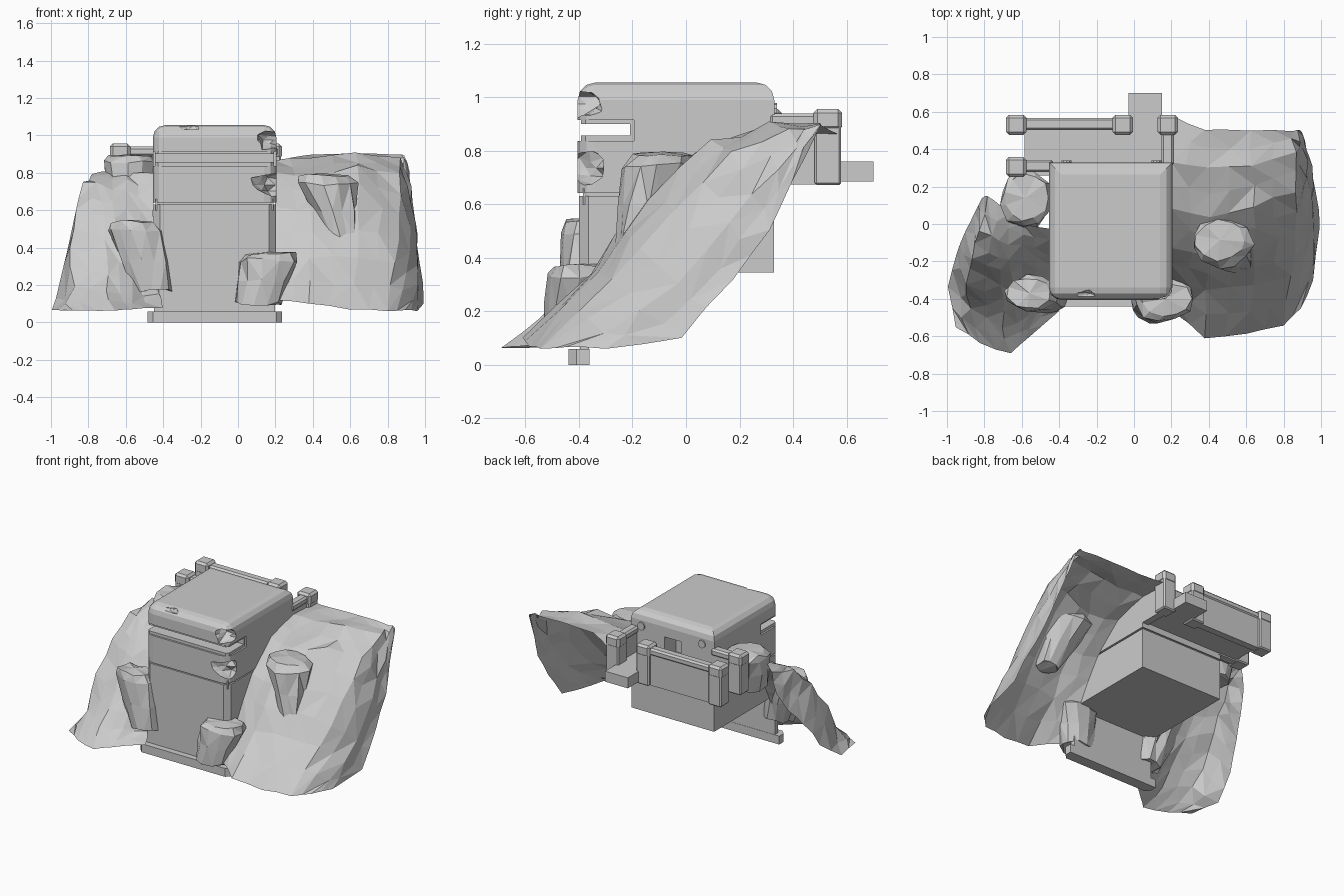
import bpy, bmesh, math, random
from mathutils import Vector

random.seed(4)
cube = bpy.data.objects.get("Cube")
if cube:
    bpy.data.objects.remove(cube, do_unlink=True)

grey = bpy.data.materials.new("stone_grey")
grey.use_nodes = True
grey.diffuse_color = (0.6, 0.6, 0.6, 1)
grey.node_tree.nodes["Principled BSDF"].inputs["Base Color"].default_value = (0.6, 0.6, 0.6, 1)


def finish(name, bm):
    bmesh.ops.recalc_face_normals(bm, faces=bm.faces)
    me = bpy.data.meshes.new(name)
    bm.to_mesh(me)
    bm.free()
    me.materials.append(grey)
    ob = bpy.data.objects.new(name, me)
    bpy.context.collection.objects.link(ob)
    return ob


def box(name, x, y, z, bevel=0, pick=None, segments=1):
    """Box from three ranges; pick chooses which edges to bevel."""
    bm = bmesh.new()
    bmesh.ops.create_cube(bm, size=1)
    for v in bm.verts:
        v.co = [r[0] + (c + 0.5) * (r[1] - r[0]) for r, c in zip((x, y, z), v.co)]
    if bevel:
        edges = [e for e in bm.edges if not pick or pick(*(v.co for v in e.verts))]
        bmesh.ops.bevel(bm, geom=edges, offset=bevel, segments=segments,
                        affect='EDGES', profile=0.5)
    return finish(name, bm)


def jitter(amount):
    return Vector([random.uniform(-amount, amount) for _ in range(3)])


def cut(target, cutters):
    """Subtract the cutters for good and delete them."""
    for c in cutters:
        m = target.modifiers.new("cut", 'BOOLEAN')
        m.operation, m.solver, m.object = 'DIFFERENCE', 'EXACT', c
        c.hide_render = True
    dg = bpy.context.evaluated_depsgraph_get()
    dg.update()
    me = bpy.data.meshes.new_from_object(target.evaluated_get(dg))
    target.modifiers.clear()
    target.data = me
    for c in cutters:
        bpy.data.objects.remove(c, do_unlink=True)


def chip(centre, size):
    bm = bmesh.new()
    bmesh.ops.create_icosphere(bm, subdivisions=2, radius=1)
    for v in bm.verts:
        rough = v.co * random.uniform(0.6, 1.15)
        v.co = [c + r * s for c, r, s in zip(centre, rough, size)]
    return finish("chip_cutter", bm)


def front_upright(a, b):
    return a.y < -0.3 and b.y < -0.3 and abs(a.z - b.z) > 0.1


# Bunker head with rounded roof, wraparound firing slit, rear doorway and battle damage
W, D = (-0.455, 0.205), (-0.405, 0.33)


def head_edges(a, b):
    return (a.z > 1 and b.z > 1) or front_upright(a, b)


head = box("bunker_head", W, D, (0.642, 1.055), 0.065, head_edges, 3)
SLIT, RIM = (0.857, 0.9), (0.837, 0.915)
cut(head, [
    box("slit_cutter", (-1, 1), (-1, -0.21), SLIT),
    box("rim_front", (-1, 1), (-1, -0.392), RIM),
    box("rim_left", (0.193, 1), (-1, -0.195), RIM),
    box("rim_right", (-1, -0.443), (-1, -0.195), RIM),
    box("door_cutter", (-0.19, -0.06), (0.2, 1), (0.765, 0.92)),
    chip((0.19, -0.4, 0.975), (0.11, 0.12, 0.06)),
    chip((0.2, -0.4, 0.735), (0.14, 0.11, 0.07)),
    chip((-0.25, -0.38, 1.045), (0.06, 0.03, 0.025)),
])

# Lower bunker body, front wall and plinth
box("bunker_body", (-0.452, 0.202), (-0.4, 0.328), (0.345, 0.632), 0.035, front_upright)
box("body_core", (-0.44, 0.19), (-0.385, 0.32), (0.6, 0.66))
box("front_wall", (-0.449, 0.199), (-0.397, -0.362), (0.03, 0.35))
box("plinth", (-0.485, 0.235), (-0.44, -0.36), (0, 0.06), 0.03,
    lambda a, b: a.y < -0.4 and b.y < -0.4 and abs(a.z - b.z) > 0.05)

# Bolts on the rear of the roof
for bx in (-0.36, 0.12):
    bm = bmesh.new()
    bmesh.ops.create_cone(bm, cap_ends=True, segments=10, radius1=0.028, radius2=0.028, depth=0.02)
    for v in bm.verts:
        v.co = (v.co.x + bx, v.co.z + 0.33, v.co.y + 0.95)
    finish("roof_bolt", bm)

# Rear platform, entry step, parapets and posts
box("platform", (-0.585, 0.2), (0.26, 0.51), (0.685, 0.76))
box("entry_step", (-0.03, 0.15), (0.48, 0.7), (0.685, 0.76))
for px, py in ((-0.63, 0.53), (-0.06, 0.53), (0.18, 0.53), (-0.63, 0.305)):
    box("post_shaft", (px - 0.05, px + 0.05), (py - 0.05, py + 0.05), (0.672, 0.9), 0.008)
    box("post_cap", (px - 0.054, px + 0.054), (py - 0.053, py + 0.053), (0.875, 0.957), 0.015)
for name, x, y in (("rear", (-0.63, -0.06), (0.51, 0.56)),
                   ("left", (0.155, 0.205), (0.32, 0.535)),
                   ("right", (-0.63, -0.44), (0.285, 0.335))):
    box(name + "_parapet", x, y, (0.675, 0.9))
    grow = 0.008
    box(name + "_rail", (x[0] - grow, x[1] + grow), (y[0] - grow, y[1] + grow), (0.89, 0.94), 0.012)


# Rock slopes: sheets stretched between rails that run from the ridge to the foot
def refine(rows):
    out = []
    for a, b in zip(rows, rows[1:]):
        out += [a, [(p + q) / 2 for p, q in zip(a, b)]]
    return out + [rows[-1]]


def slope(name, rails):
    rows = [[Vector(p) for p in r] for r in rails]
    rows = refine(rows)
    rows = refine([list(c) for c in zip(*rows)])
    bm = bmesh.new()
    n = len(rows[0])
    grid = []
    for i, r in enumerate(rows):
        inner = 0 < i < len(rows) - 1
        grid.append([bm.verts.new(p + jitter(0.014 if inner and 0 < j < n - 1 else 0.005))
                     for j, p in enumerate(r)])
    for a, b in zip(grid, grid[1:]):
        for j in range(n - 1):
            q = [a[j], a[j + 1], b[j + 1], b[j]]
            k = random.randint(0, 1)
            q = q[k:] + q[:k]
            bm.faces.new(q[:3])
            bm.faces.new((q[0], q[2], q[3]))
    return finish(name, bm)


slope("left_rock_slope", [
    [(.2, .58, .86), (.2, .33, .87), (.2, .08, .8), (.2, -.13, .62), (.2, -.29, .35), (.2, -.46, .12)],
    [(.38, .5, .9), (.38, .3, .89), (.4, .04, .79), (.4, -.18, .6), (.38, -.36, .35), (.38, -.61, .1)],
    [(.62, .5, .9), (.64, .3, .9), (.63, .1, .83), (.65, -.13, .63), (.63, -.34, .35), (.6, -.59, .07)],
    [(.85, .5, .9), (.86, .39, .89), (.86, .18, .8), (.87, -.04, .58), (.85, -.28, .31), (.8, -.54, .065)],
    [(.89, .5, .89), (.91, .41, .8), (.93, .25, .65), (.95, .08, .42), (.96, -.16, .2), (.89, -.45, .065)],
    [(.9, .48, .86), (.92, .4, .68), (.95, .31, .5), (.975, .18, .32), (.995, -.02, .1), (.96, -.3, .065)],
])
slope("right_rock_slope", [
    [(-.45, -.03, .8), (-.45, -.13, .67), (-.45, -.22, .5), (-.45, -.32, .3), (-.42, -.42, .15), (-.4, -.47, .08)],
    [(-.6, 0, .8), (-.6, -.12, .7), (-.6, -.25, .52), (-.58, -.37, .32), (-.57, -.5, .16), (-.57, -.61, .07)],
    [(-.72, .11, .81), (-.72, -.1, .74), (-.72, -.25, .56), (-.71, -.39, .34), (-.7, -.55, .16), (-.66, -.695, .065)],
    [(-.78, .15, .79), (-.82, -.05, .74), (-.86, -.18, .61), (-.89, -.31, .41), (-.88, -.46, .18), (-.82, -.64, .065)],
    [(-.81, .14, .64), (-.85, .06, .5), (-.9, -.04, .38), (-.95, -.16, .2), (-.995, -.34, .065), (-.95, -.55, .065)],
])


# Boulders: jagged stumps with a capped top and a narrower foot
def boulder(name, top, foot, rx, ry, taper):
    top, foot = Vector(top), Vector(foot)
    bm = bmesh.new()
    n = 11
    rings = []
    for t, s in ((0, taper), (0.45, (1 + taper) / 2), (0.88, 1), (1, 0.82)):
        c = foot.lerp(top, t)
        ring = []
        for i in range(n):
            a = math.tau * i / n
            p = c + Vector((rx * s * math.cos(a), ry * s * math.sin(a), 0))
            ring.append(bm.verts.new(p + jitter(0.012)))
        rings.append(ring)
    for a, b in zip(rings, rings[1:]):
        for i in range(n):
            bm.faces.new((a[i], a[(i + 1) % n], b[(i + 1) % n], b[i]))
    peak = bm.verts.new(top + Vector((0, 0, 0.012)))
    for i in range(n):
        bm.faces.new((rings[-1][i], rings[-1][(i + 1) % n], peak))
    bm.faces.new(rings[0])
    bmesh.ops.triangulate(bm, faces=bm.faces)
    return finish(name, bm)


boulder("upper_left_boulder", (0.46, -0.085, 0.785), (0.56, -0.2, 0.44), 0.165, 0.135, 0.45)
boulder("lower_left_boulder", (0.17, -0.4, 0.365), (0.11, -0.44, 0.1), 0.16, 0.115, 0.8)
boulder("front_right_boulder", (-0.56, -0.37, 0.535), (-0.45, -0.4, 0.17), 0.145, 0.1, 0.7)
boulder("rear_right_boulder", (-0.58, 0.14, 0.885), (-0.57, 0.1, 0.63), 0.14, 0.15, 0.8)
